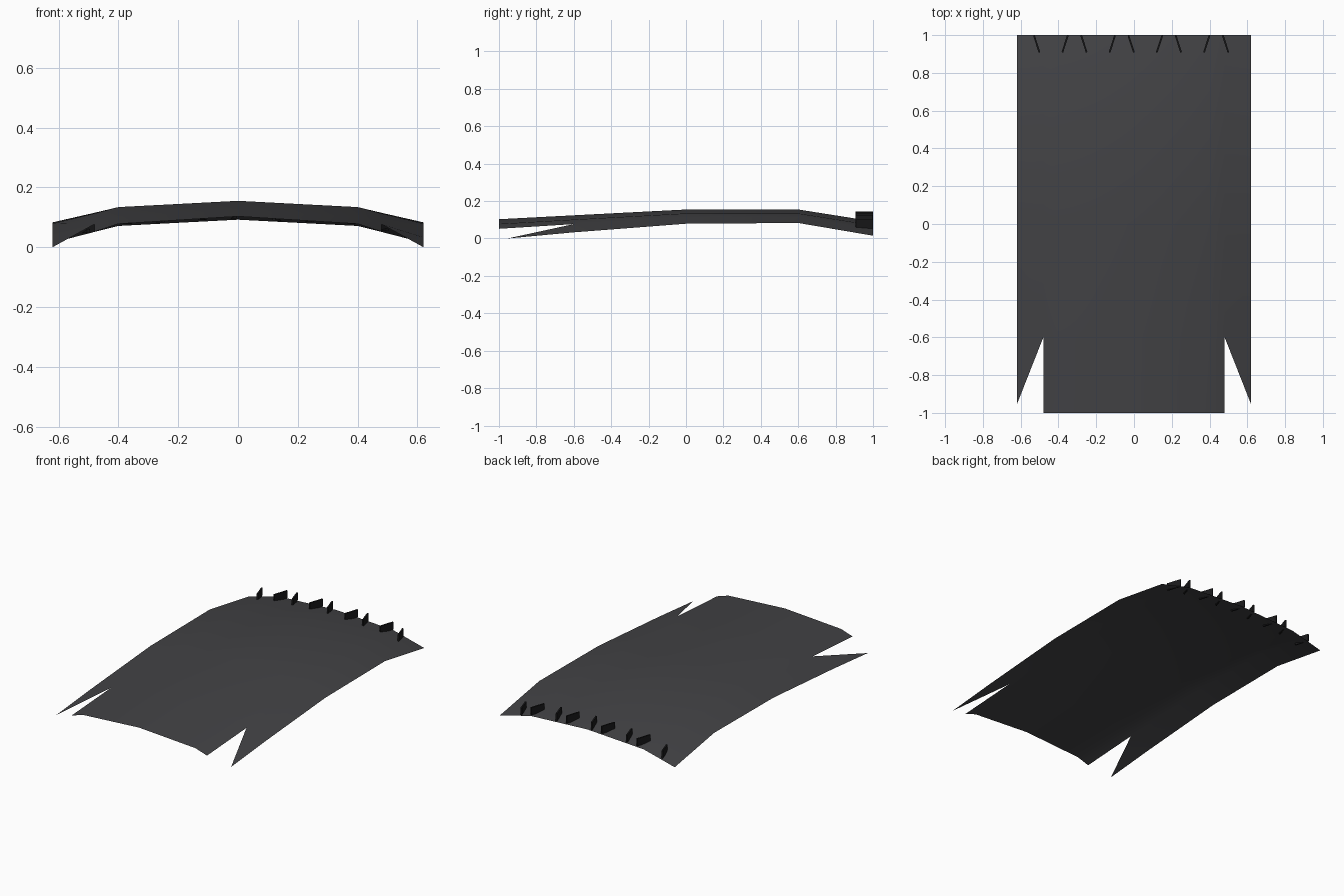
import bpy, bmesh, math
from mathutils import Matrix, Vector

if "Cube" in bpy.data.objects:
    bpy.data.objects.remove(bpy.data.objects["Cube"])


def material(name, v):
    m = bpy.data.materials.new(name)
    m.diffuse_color = (v, v, v * 1.08, 1)
    m.use_nodes = True
    m.node_tree.nodes["Principled BSDF"].inputs["Base Color"].default_value = m.diffuse_color
    return m


def finish(name, bm, mat):
    mesh = bpy.data.meshes.new(name)
    bm.to_mesh(mesh)
    bm.free()
    ob = bpy.data.objects.new(name, mesh)
    ob.data.materials.append(mat)
    bpy.context.collection.objects.link(ob)
    return ob


# Roof skin: half cross-sections (heights at each x station) along y
xs = [0, 0.40, 0.48, 0.62]
rows = [
    (1.0, [0.092, 0.071, 0.051, 0.015]),
    (0.6, [0.155, 0.134, 0.115, 0.083]),
    (0.0, [0.155, 0.134, 0.113, 0.079]),
    (-0.6, [0.124, 0.101, 0.077, 0.033]),
    (-1.0, [0.103, 0.078, 0.052]),
]
bm = bmesh.new()
for s in (1, -1):
    grid = [[bm.verts.new((s * x, y, z)) for x, z in zip(xs, zs)] for y, zs in rows]
    tip = bm.verts.new((s * 0.62, -0.955, 0.0))
    faces = []
    for a, b in zip(grid, grid[1:]):
        for i in range(len(b) - 1):
            faces.append([a[i], b[i], b[i + 1], a[i + 1]])
    # Pointed rear side tail beside the notch
    faces.append([grid[3][2], tip, grid[3][3]])
    for f in faces:
        bm.faces.new(f if s > 0 else f[::-1])
bmesh.ops.remove_doubles(bm, verts=bm.verts[:], dist=0.0005)
roof = finish("roof_skin", bm, material("dark_grey", 0.055))
for p in roof.data.polygons:
    p.use_smooth = True


# Row of angled airflow fins at the back edge
def drop(x):
    x = abs(x)
    return 0.021 * x / 0.4 if x < 0.4 else 0.021 + (x - 0.4) * 0.25


black = material("black", 0.01)
fins = [(-0.515, 1), (-0.365, -1), (-0.265, 1), (-0.115, -1), (-0.015, 1),
        (0.135, -1), (0.235, 1), (0.385, -1), (0.485, 1)]
bm = bmesh.new()
for x, lean in fins:
    m = (Matrix.Translation((x, 0.953, 0.121 - drop(x)))
         @ Matrix.Rotation(lean * math.radians(18), 4, 'Z')
         @ Matrix.Diagonal((0.009, 0.094, 0.048, 1)))
    bmesh.ops.create_cube(bm, size=1, matrix=m)
finish("roof_fins", bm, black)
